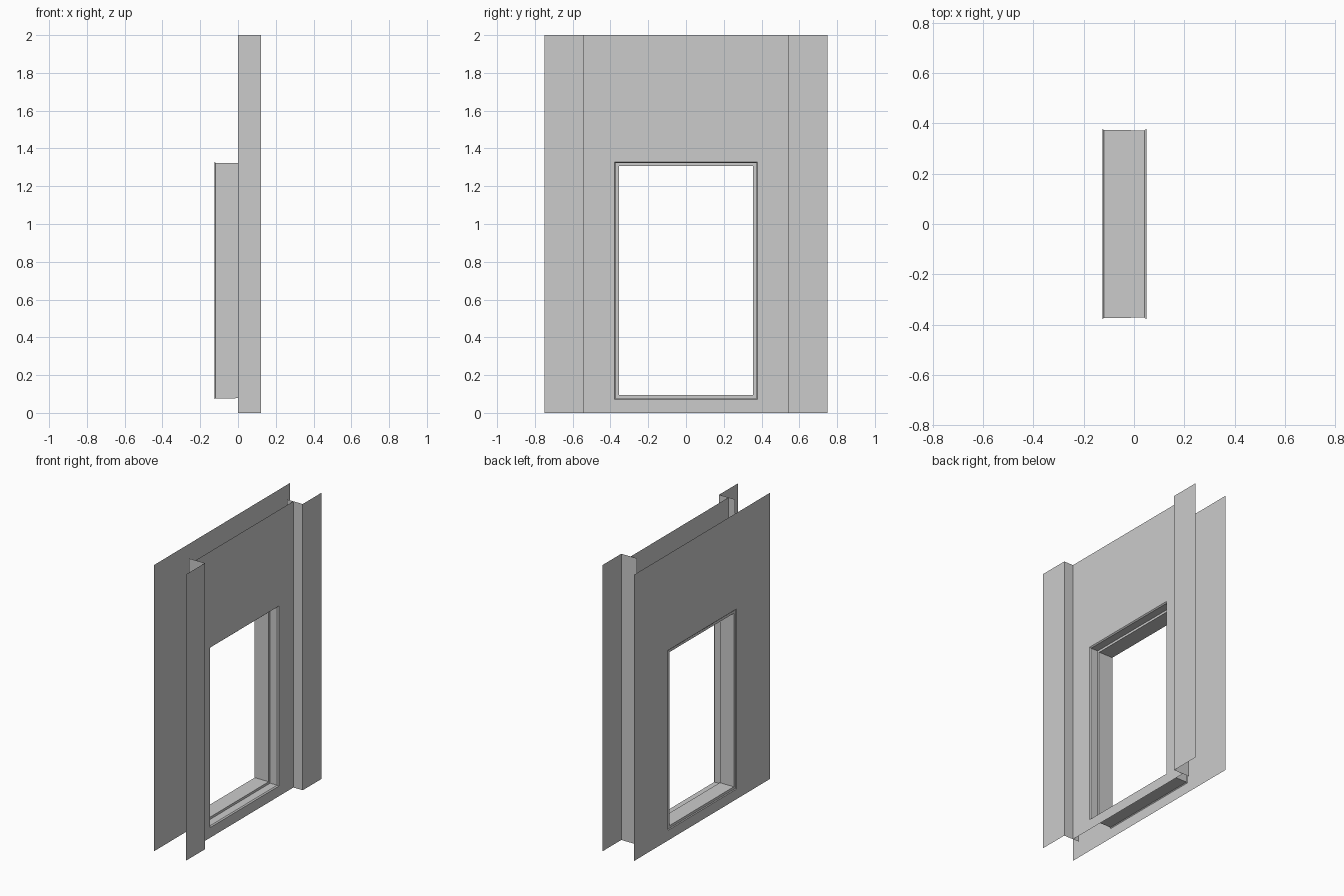
import bpy, bmesh

if "Cube" in bpy.data.objects:
    bpy.data.objects.remove(bpy.data.objects["Cube"])

MID_Z = 0.70            # centre height of the window opening
HALF_W, HALF_H = 0.375, 0.625


def finish(name, bm, weld=True):
    if weld:
        bmesh.ops.remove_doubles(bm, verts=bm.verts, dist=0.0001)
    mesh = bpy.data.meshes.new(name)
    bm.to_mesh(mesh)
    bm.free()
    obj = bpy.data.objects.new(name, mesh)
    bpy.context.collection.objects.link(obj)
    return obj


def ring(bm, x, grow):
    """Rectangle around the opening, enlarged by grow, at depth x."""
    w, h = HALF_W + grow, HALF_H + grow
    return [bm.verts.new((x, y, MID_Z + z))
            for y, z in ((-w, -h), (w, -h), (w, h), (-w, h))]


def bridge(bm, a, b):
    for i in range(4):
        j = (i + 1) % 4
        bm.faces.new((a[i], a[j], b[j], b[i]))


def holed_sheet(name, x, half_width, grow, front):
    """Thin full-height wall sheet with the window opening left out."""
    bm = bmesh.new()
    outer = [bm.verts.new((x, y, z)) for y, z in
             ((-half_width, 0), (half_width, 0), (half_width, 2), (-half_width, 2))]
    bridge(bm, outer, ring(bm, x, grow))
    for f in bm.faces:
        f.normal_update()
        if (f.normal.x > 0) != front:
            f.normal_flip()
    return finish(name, bm)


def swept_ring(name, profile, closed=False):
    """Sweep (depth, grow) points around the opening."""
    bm = bmesh.new()
    rings = [ring(bm, x, g) for x, g in profile]
    for a, b in zip(rings, rings[1:]):
        bridge(bm, a, b)
    if closed:
        bridge(bm, rings[-1], rings[0])
        bmesh.ops.recalc_face_normals(bm, faces=bm.faces)
    return finish(name, bm)


# Wall skins
holed_sheet("outer_wall_sheet", -0.125, 0.75, 0.004, False)
holed_sheet("inner_wall_panel", 0.05, 0.54, 0.004, True)

# Side flanges with their returns, extruded from a plan profile
for side, label in ((-1, "left"), (1, "right")):
    bm = bmesh.new()
    plan = [(0.0, 0.54), (0.05, 0.54), (0.122, 0.54), (0.122, 0.75)]
    cols = [[bm.verts.new((x, side * y, z)) for z in (0, 2)] for x, y in plan]
    for a, b in zip(cols, cols[1:]):
        quad = (a[0], b[0], b[1], a[1])
        bm.faces.new(quad if side < 0 else quad[::-1])
    for f in bm.faces:
        f.normal_update()
    if bm.faces[:][-1].normal.x < 0:
        bmesh.ops.reverse_faces(bm, faces=bm.faces)
    finish(label + "_flange", bm)

# Reveal lining the opening, chamfered at both skins
swept_ring("window_reveal", [(0.05, 0.004), (0.042, -0.003),
                             (-0.118, -0.003), (-0.125, 0.004)])

# Solid window frame set inside the reveal
swept_ring("window_frame", [(-0.012, -0.001), (-0.012, -0.019),
                            (-0.12, -0.019), (-0.12, -0.001)], closed=True)
